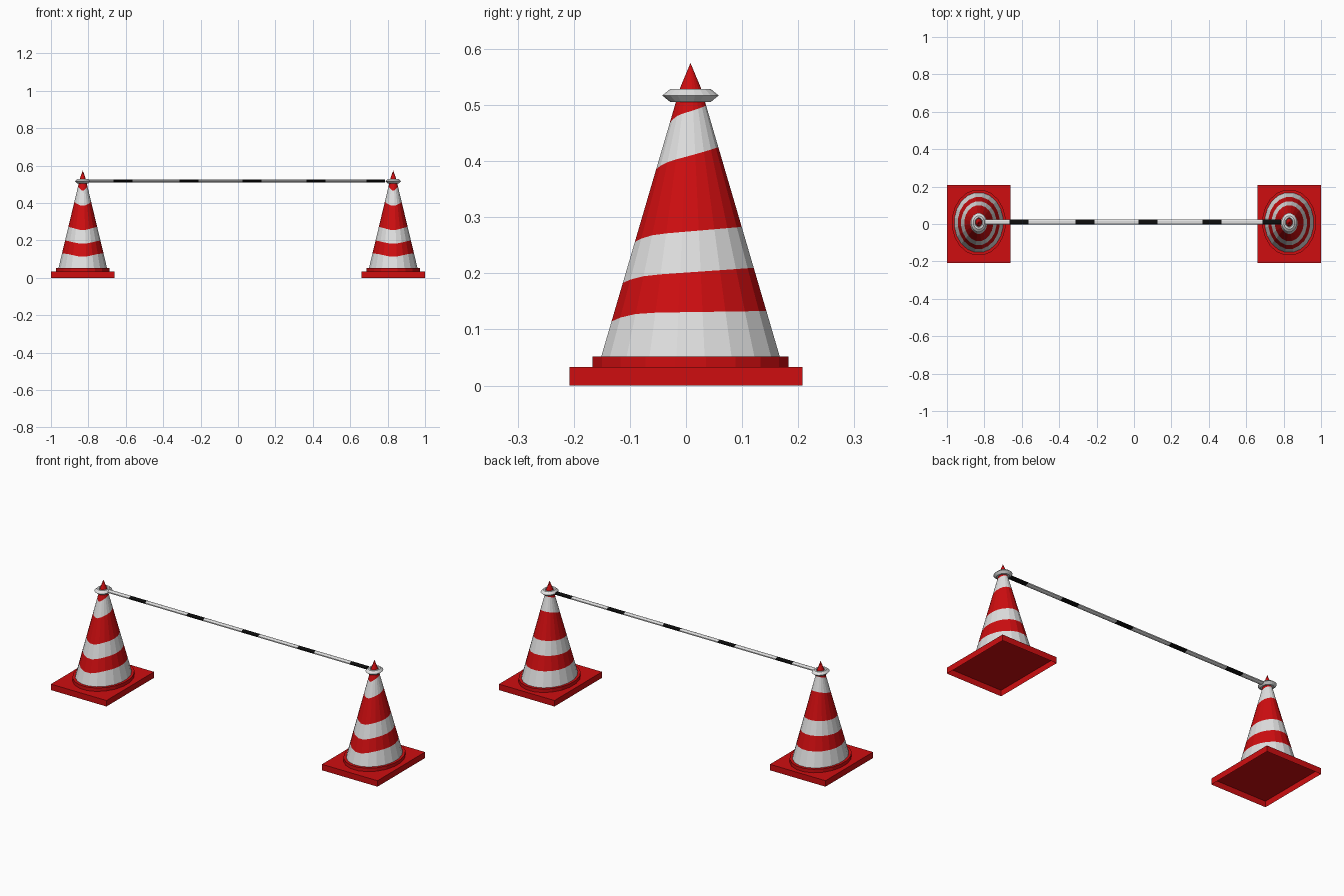
import bpy, bmesh, math

if "Cube" in bpy.data.objects:
    bpy.data.objects.remove(bpy.data.objects["Cube"])

SIDES = 20
SQUASH = 0.817          # cones are narrower in x than in y
CX, CY = 0.83, 0.008    # cone axis


def material(name, rgb):
    m = bpy.data.materials.new(name)
    m.diffuse_color = (*rgb, 1)
    m.use_nodes = True
    m.node_tree.nodes["Principled BSDF"].inputs["Base Color"].default_value = m.diffuse_color
    return m


RED = material("red plastic", (0.62, 0.004, 0.005))
WHITE = material("reflective white", (0.74, 0.74, 0.74))
BLACK = material("black tape", (0.004, 0.004, 0.004))


def finish(name, bm, mats, loc, normals=True):
    if normals:
        bmesh.ops.recalc_face_normals(bm, faces=bm.faces)
    me = bpy.data.meshes.new(name)
    bm.to_mesh(me)
    bm.free()
    for m in mats:
        me.materials.append(m)
    ob = bpy.data.objects.new(name, me)
    ob.location = loc
    bpy.context.collection.objects.link(ob)
    return ob


def bridge(bm, rings, mat_of=lambda i: 0):
    """Join successive vertex loops with quads."""
    for i, (a, b) in enumerate(zip(rings, rings[1:])):
        n = len(a)
        for k in range(n):
            f = bm.faces.new((a[k], a[(k + 1) % n], b[(k + 1) % n], b[k]))
            f.material_index = mat_of(i)


def turned_ring(bm, point):
    """One loop around the axis; point(angle) gives (radius, z)."""
    loop = []
    for k in range(SIDES):
        t = math.tau * (k + 0.5) / SIDES
        r, z = point(t)
        loop.append(bm.verts.new((r * math.cos(t) * SQUASH, r * math.sin(t), z)))
    return loop


def cone_radius(z):
    return 0.161 - (z - 0.052) * 0.297


def stripe(z, tilt, dip):
    """Stripe edge that rises to the back and dips at the front."""
    def point(t):
        h = z + tilt * math.sin(t) - dip * max(0, -math.sin(t)) ** 6
        return cone_radius(h), h
    return point


def base_plate(side, x):
    # shallow tray, open underneath
    bm = bmesh.new()
    bmesh.ops.create_cube(bm, size=1)
    for v in bm.verts:
        v.co = (v.co.x * 0.34, v.co.y * 0.416, (v.co.z + 0.5) * 0.033)
    under = [f for f in bm.faces if f.calc_center_median().z < 0.001]
    bmesh.ops.delete(bm, geom=under, context='FACES')
    for f in bm.faces:
        c = f.calc_center_median()
        c.z -= 0.016
        if f.normal.dot(c) < 0:
            f.normal_flip()
    finish(side + "_base_plate", bm, [RED], (x, 0, 0), normals=False)


def collar(side, x):
    # low round step between plate and cone
    bm = bmesh.new()
    rings = [turned_ring(bm, lambda t, p=p: p)
             for p in ((0.177, 0.033), (0.177, 0.052), (0.155, 0.052))]
    bridge(bm, rings)
    finish(side + "_collar", bm, [RED], (x, CY, 0))


def striped_cone(side, x):
    bm = bmesh.new()
    edges = [(0.052, 0, 0), (0.131, 0.002, 0.016), (0.202, 0.008, 0.012),
             (0.275, 0.008, 0.012), (0.410, 0.015, 0.010),
             (0.489, 0.010, 0.012), (0.530, 0, 0)]
    rings = [turned_ring(bm, stripe(*e)) for e in edges]
    bridge(bm, rings, lambda i: 1 if i % 2 == 0 and i < 6 else 0)
    # pointed tip
    tip = bm.verts.new((0, 0, 0.575))
    top = rings[-1]
    for k in range(SIDES):
        bm.faces.new((top[k], top[(k + 1) % SIDES], tip))
    finish(side + "_striped_cone", bm, [RED, WHITE], (x, CY, 0))


def hook_ring(side, x):
    # faceted ring sitting around the cone neck
    bm = bmesh.new()
    section = [(0.051, 0.517), (0.036, 0.529), (0.026, 0.529),
               (0.019, 0.517), (0.026, 0.505), (0.036, 0.505)]
    rings = [turned_ring(bm, lambda t, p=p: p) for p in section]
    bridge(bm, rings + rings[:1])
    finish(side + "_hook_ring", bm, [WHITE], (x, CY, 0))


for side, x in (("left", -CX), ("right", CX)):
    base_plate(side, x)
    collar(side, x)
    striped_cone(side, x)
    hook_ring(side, x)

# barrier bar: flattened tube with alternating white and black lengths
bm = bmesh.new()
cuts = [-0.80, -0.665, -0.565, -0.313, -0.211, 0.024, 0.126,
        0.366, 0.468, 0.687, 0.785]
loops = []
for cx in cuts:
    angles = [math.tau * (k + 0.5) / 8 for k in range(8)]
    loops.append([bm.verts.new((cx, 0.015 * math.cos(a), 0.008 * math.sin(a)))
                  for a in angles])
bridge(bm, loops, lambda i: i % 2)
bm.faces.new(loops[0])
bm.faces.new(loops[-1]).material_index = 1
finish("barrier_bar", bm, [WHITE, BLACK], (0, 0.01, 0.518))
